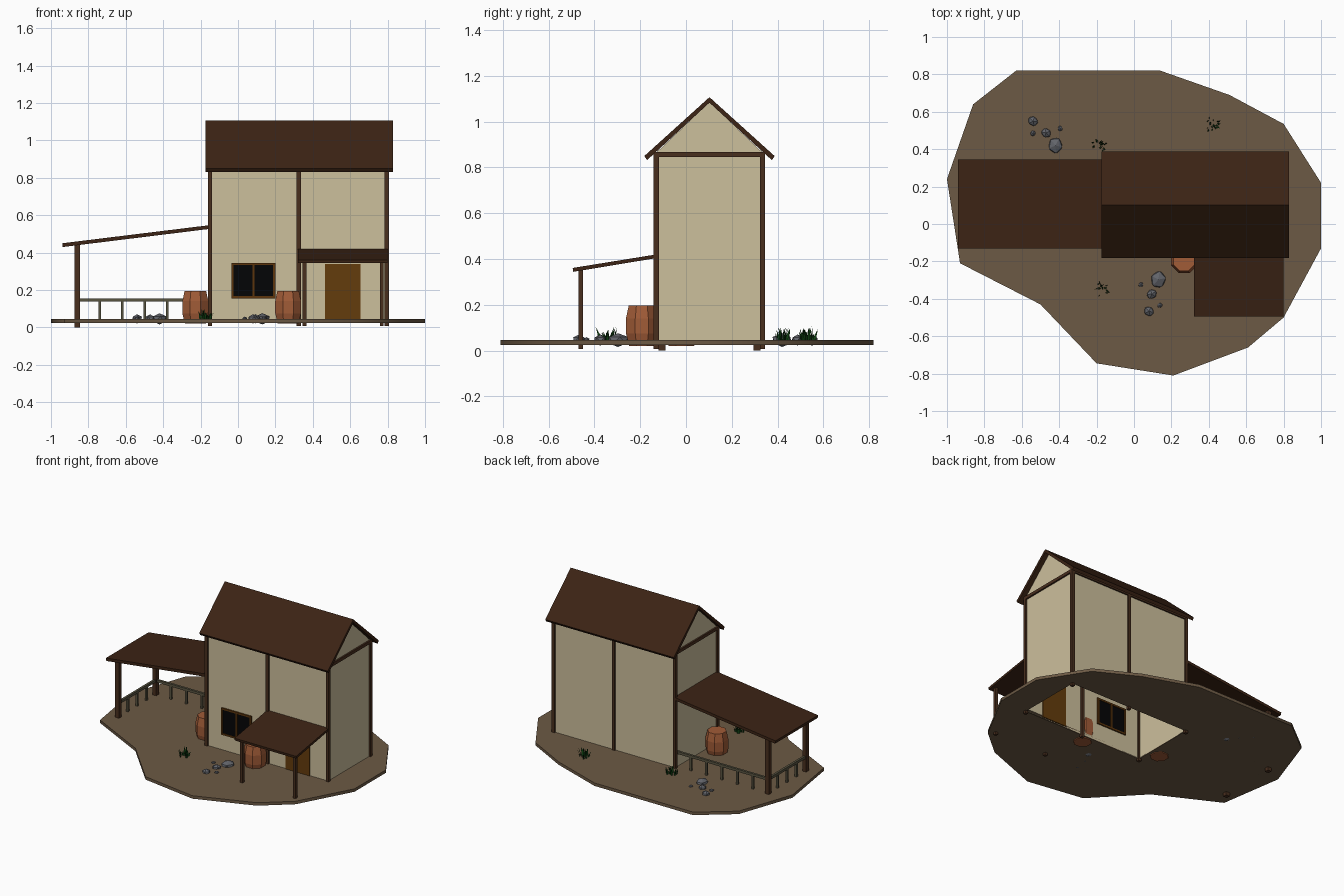
import bpy, bmesh, math, random
from mathutils import Vector, Matrix

if "Cube" in bpy.data.objects:
    bpy.data.objects.remove(bpy.data.objects["Cube"])

random.seed(4)


def mat(name, r, g, b):
    m = bpy.data.materials.new(name)
    m.diffuse_color = [(c / 255) ** 2.2 for c in (r, g, b)] + [1]
    m.use_nodes = True
    m.node_tree.nodes["Principled BSDF"].inputs["Base Color"].default_value = m.diffuse_color
    return m


CREAM = mat("plaster", 203, 190, 155)
DARK = mat("dark_wood", 62, 40, 27)
BEAM = mat("beam_wood", 74, 50, 35)
EARTH = mat("earth", 108, 90, 70)
DOOR = mat("door_wood", 100, 62, 20)
FRAME = mat("frame_wood", 92, 56, 20)
GLASS = mat("dark_glass", 12, 13, 15)
RAIL = mat("grey_wood", 88, 84, 66)
BARREL = mat("barrel_wood", 160, 92, 58)
STONE = mat("stone", 98, 100, 106)
GRASS = mat("grass", 22, 66, 24)


def finish(name, bm, m):
    me = bpy.data.meshes.new(name)
    bm.to_mesh(me)
    bm.free()
    me.materials.append(m)
    ob = bpy.data.objects.new(name, me)
    bpy.context.collection.objects.link(ob)
    return ob


def box(name, x0, x1, y0, y1, z0, z1, m):
    bm = bmesh.new()
    bmesh.ops.create_cube(bm, size=1)
    for v in bm.verts:
        v.co = ((x0 + x1) / 2 + v.co.x * (x1 - x0),
                (y0 + y1) / 2 + v.co.y * (y1 - y0),
                (z0 + z1) / 2 + v.co.z * (z1 - z0))
    return finish(name, bm, m)


def post(name, x, y, z0, z1, w, m):
    return box(name, x - w / 2, x + w / 2, y - w / 2, y + w / 2, z0, z1, m)


def prism(name, pts, axis, a, b, m):
    """Extrude a profile in (y,z) along x, or in (x,z) along y."""
    bm = bmesh.new()
    put = (lambda p, t: (t, p[0], p[1])) if axis == 'x' else (lambda p, t: (p[0], t, p[1]))
    f = bm.faces.new([bm.verts.new(put(p, a)) for p in pts])
    ext = bmesh.ops.extrude_face_region(bm, geom=[f])
    step = Vector((b - a, 0, 0)) if axis == 'x' else Vector((0, b - a, 0))
    bmesh.ops.translate(bm, vec=step, verts=[v for v in ext['geom'] if isinstance(v, bmesh.types.BMVert)])
    bmesh.ops.recalc_face_normals(bm, faces=bm.faces)
    return finish(name, bm, m)


X0, X1, Y0, Y1 = -0.15, 0.795, -0.13, 0.335   # house footprint
YM = (Y0 + Y1) / 2

# Ground slab with an opening under the house
outline = [(-.63, .82), (.14, .82), (.51, .69), (.80, .535), (1, .22), (1, -.13), (.80, -.50),
           (.61, -.66), (.21, -.81), (-.20, -.745), (-.50, -.43), (-.93, -.21), (-1, .24), (-.86, .64)]
hole = [(X0, Y0), (X1, Y0), (X1, Y1), (X0, Y1)]
cu = bpy.data.curves.new("ground", 'CURVE')
cu.dimensions = '2D'
cu.fill_mode = 'BOTH'
cu.extrude = 0.0105
for loop in (outline, hole):
    s = cu.splines.new('POLY')
    s.points.add(len(loop) - 1)
    for p, (x, y) in zip(s.points, loop):
        p.co = (x, y, 0, 1)
    s.use_cyclic_u = True
cu.materials.append(EARTH)
ground = bpy.data.objects.new("ground", cu)
ground.location.z = 0.0355
bpy.context.collection.objects.link(ground)
bpy.context.view_layer.objects.active = ground
ground.select_set(True)
bpy.ops.object.convert(target='MESH')

# House walls: thin shell with gable ends, open below
bm = bmesh.new()
prof = [(Y0, .03), (Y0, .865), (YM, 1.085), (Y1, .865), (Y1, .03)]
ends = [[bm.verts.new((x, y, z)) for y, z in prof] for x in (X0, X1)]
for e in ends:
    bm.faces.new(e)
for i in (0, 3):
    bm.faces.new((ends[0][i], ends[0][i + 1], ends[1][i + 1], ends[1][i]))
bmesh.ops.recalc_face_normals(bm, faces=bm.faces)
finish("house_walls", bm, CREAM)

# Timber frame
for x in (X0, 0.325, X1):
    for y in (Y0, Y1):
        post("frame_post", x, y, .007, .865, .022, BEAM)
for x in (X0, X1):
    box("gable_beam", x - .011, x + .011, Y0 - .011, Y1 + .011, .845, .867, BEAM)
for y in (Y0, Y1):
    box("eave_beam", X0, X1, y - .01, y + .01, .845, .866, BEAM)

# Roofs
prism("main_roof", [(-.182, .85), (YM, 1.107), (.387, .85), (.375, .832), (YM, 1.083), (-.17, .832)],
      'x', -.175, .828, DARK)
prism("side_roof", [(-.94, .45), (X0, .547), (X0, .527), (-.937, .43)], 'y', -.13, .345, DARK)
prism("porch_roof", [(-.495, .361), (Y0, .42), (Y0, .404), (-.493, .344)], 'x', .32, .80, DARK)

# Side shelter and porch posts
for y in (-.105, .31):
    post("shelter_post", -.86, y, 0, .447, .03, BEAM)
for x in (.355, .768):
    post("porch_post", x, -.46, .007, .357, .02, BEAM)

# Fence on the back and left of the shelter
box("back_rail", -.86, X0, .302, .318, .138, .156, RAIL)
box("side_rail", -.868, -.852, -.105, .31, .138, .156, RAIL)
for i in range(1, 6):
    post("back_baluster", -.86 + .1205 * i, .31, .025, .14, .014, RAIL)
for i in range(1, 4):
    post("side_baluster", -.86, -.105 + .104 * i, .025, .14, .014, RAIL)

# Door and window
box("door", .465, .655, Y0 - .006, Y0 + .006, .035, .34, DOOR)
box("window_glass", -.03, .195, Y0 - .004, Y0 + .004, .16, .34, GLASS)
for x in (-.029, .0825, .194):
    box("window_upright", x - .006, x + .006, Y0 - .009, Y0 + .009, .155, .345, FRAME)
for z in (.161, .339):
    box("window_crossbar", -.035, .20, Y0 - .009, Y0 + .009, z - .006, z + .006, FRAME)

# Eight-sided barrels
for bx, by in ((.268, -.193), (-.228, -.02)):
    bm = bmesh.new()
    rings = []
    for r, z in ((.06, .02), (.075, .075), (.075, .14), (.062, .196)):
        rings.append([bm.verts.new((bx + r * math.cos(a), by + r * math.sin(a), z))
                      for a in [(k + .5) * math.pi / 4 for k in range(8)]])
    for lo, hi in zip(rings, rings[1:]):
        for k in range(8):
            bm.faces.new((lo[k], lo[k - 7], hi[k - 7], hi[k]))
    bm.faces.new(rings[0][::-1])
    bm.faces.new(rings[-1])
    finish("barrel", bm, BARREL)

# Stones
for x, y, r in ((.13, -.297, .05), (.095, -.375, .031), (.08, -.467, .031), (.037, -.325, .015),
                (.138, -.435, .016), (-.54, .55, .031), (-.47, .487, .03), (-.42, .42, .047),
                (-.395, .51, .016), (-.54, .485, .017)):
    bm = bmesh.new()
    h = min(.03, r * .8)
    bmesh.ops.create_icosphere(bm, subdivisions=1, radius=1)
    bmesh.ops.transform(bm, verts=bm.verts, matrix=Matrix.Translation((x, y, .046)) @
                        Matrix.Rotation(random.uniform(0, 6), 4, 'Z') @ Matrix.Diagonal((r, r * .88, h, 1)))
    finish("stone", bm, STONE)

# Grass tufts made of narrow pointed blades
for gx, gy in ((-.173, -.345), (-.185, .42), (.412, .53)):
    bm = bmesh.new()
    for i in range(24):
        a, rad = random.uniform(0, 6.28), random.uniform(0, .035)
        base = Vector((gx + rad * math.cos(a), gy + rad * math.sin(a), .025))
        lean = Vector((math.cos(a), math.sin(a), 0)) * random.uniform(.005, .022)
        t = random.uniform(0, 6.28)
        side = Vector((math.cos(t), math.sin(t), 0)) * .005
        h = Vector((0, 0, random.uniform(.05, .08)))
        mid = base + lean * .35 + h * .6
        v = [bm.verts.new(p) for p in (base - side, base + side, mid + side, mid - side, base + lean + h)]
        bm.faces.new(v[:4])
        bm.faces.new((v[3], v[2], v[4]))
    finish("grass_tuft", bm, GRASS)
